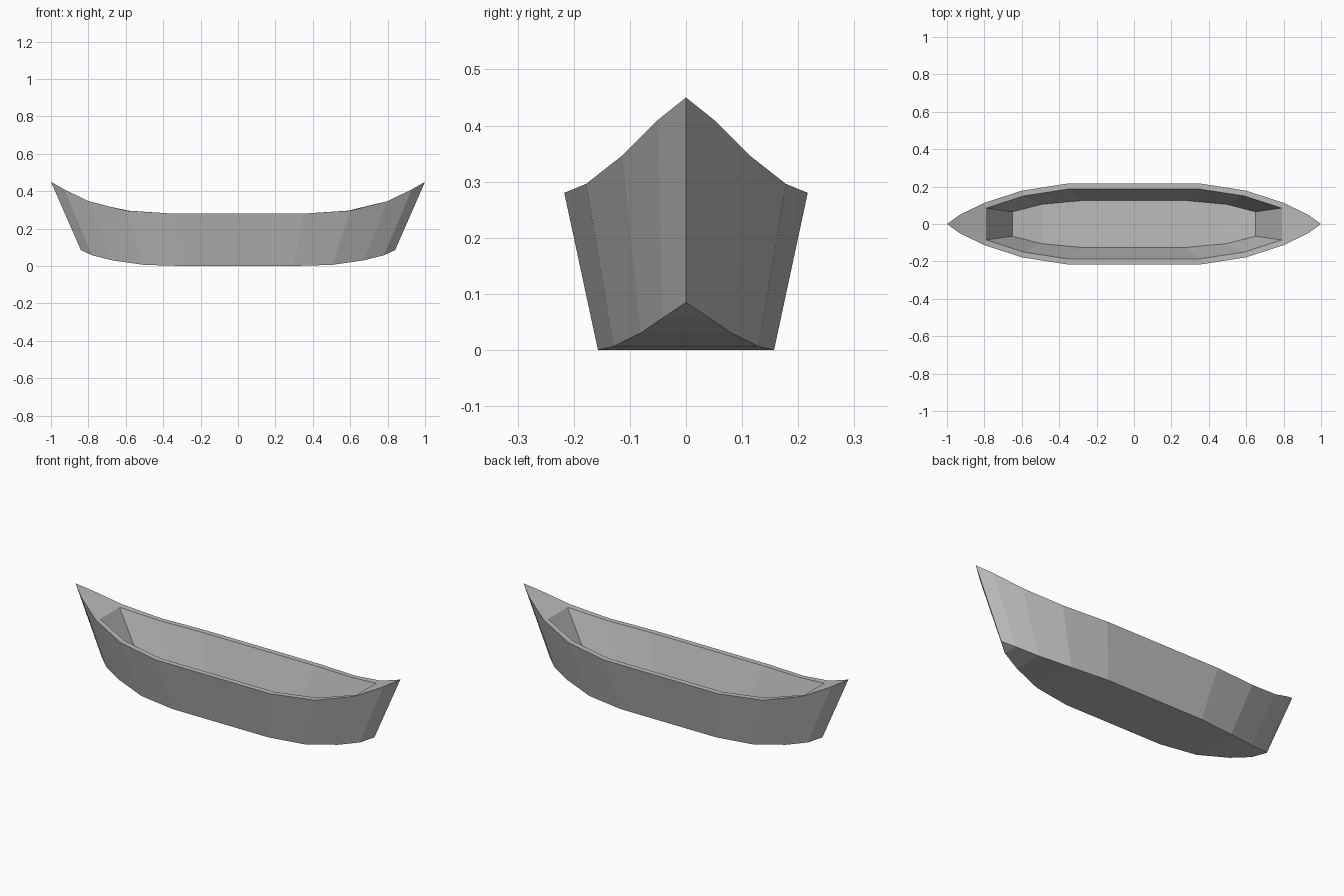
import bpy, bmesh

if "Cube" in bpy.data.objects:
    bpy.data.objects.remove(bpy.data.objects["Cube"])

# Half stations from bow to midship: (x, half width, z)
SHEER = [(1.0, 0, .45), (.93, .05, .41), (.80, .113, .347), (.60, .178, .296), (.35, .217, .28)]
KEEL = [(.84, 0, .085), (.78, .042, .057), (.672, .081, .03), (.504, .13, .006), (.295, .157, 0)]
RIM = [(.79, .085, .341), (.59, .15, .296), (.35, .187, .28)]
FLOOR = [(.65, .065, .09), (.495, .105, .066), (.28, .125, .06)]

bm = bmesh.new()


def rows(half):
    """Mirror half stations end to end; each row is a (left, right) vertex pair."""
    full = half + [(-x, y, z) for x, y, z in reversed(half)]
    out = []
    for x, y, z in full:
        a = bm.verts.new((x, y, z))
        out.append((a, bm.verts.new((x, -y, z)) if y else a))
    return out


def face(*vs):
    vs = list(dict.fromkeys(vs))
    if len(vs) > 2:
        bm.faces.new(vs)


def walls(a, b):
    """Side strips between two sets of rows."""
    for s in (0, 1):
        for i in range(len(a) - 1):
            face(a[i][s], a[i + 1][s], b[i + 1][s], b[i][s])


def plate(a):
    """Strips from side to side."""
    for p, q in zip(a, a[1:]):
        face(p[0], q[0], q[1], p[1])


sheer, keel, rim, floor = rows(SHEER), rows(KEEL), rows(RIM), rows(FLOOR)

# Outer hull and bottom
walls(sheer, keel)
plate(keel)

# Inner well: sides, end walls and floor
walls(rim, floor)
plate(floor)
for e in (0, -1):
    face(rim[e][0], rim[e][1], floor[e][1], floor[e][0])

# Gunwale, then the small pointed decks at bow and stern
walls(sheer[2:8], rim)
for tip, near, far, inner in ((sheer[0], sheer[1], sheer[2], rim[0]),
                              (sheer[9], sheer[8], sheer[7], rim[5])):
    face(tip[0], near[0], near[1])
    face(near[0], near[1], inner[1], inner[0])
    for s in (0, 1):
        face(near[s], far[s], inner[s])

bmesh.ops.recalc_face_normals(bm, faces=bm.faces[:])
mesh = bpy.data.meshes.new("boat_hull")
bm.to_mesh(mesh)
bm.free()

# Single grey finish, flat faces
grey = bpy.data.materials.new("grey")
grey.diffuse_color = (.5, .5, .5, 1)
grey.use_nodes = True
grey.node_tree.nodes["Principled BSDF"].inputs["Base Color"].default_value = grey.diffuse_color
mesh.materials.append(grey)
hull = bpy.data.objects.new("boat_hull", mesh)
bpy.context.collection.objects.link(hull)
